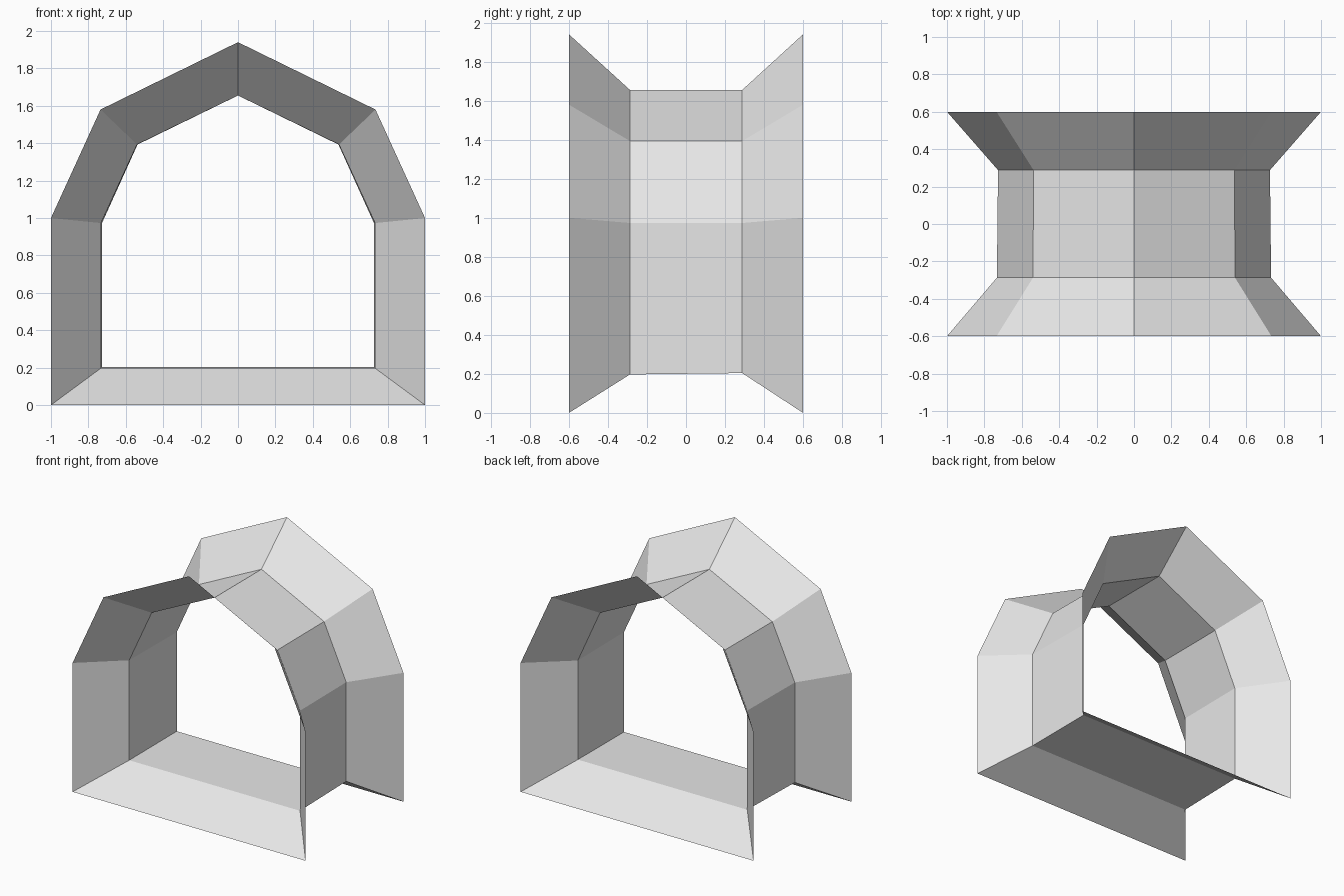
import bpy
import bmesh

cube = bpy.data.objects.get("Cube")
if cube:
    bpy.data.objects.remove(cube, do_unlink=True)

# One plain light grey finish
grey = bpy.data.materials.new("light_grey")
grey.use_nodes = True
grey.diffuse_color = (0.8, 0.8, 0.8, 1)
grey.node_tree.nodes["Principled BSDF"].inputs["Base Color"].default_value = (0.8, 0.8, 0.8, 1)

# Half outlines of the arch, from the sill up to the peak
outer = [(1.0, 0.0), (1.0, 1.0), (0.735, 1.58), (0.0, 1.94)]
front_throat = [(0.733, 0.197), (0.733, 0.973), (0.54, 1.393), (0.0, 1.655)]
back_throat = [(0.727, 0.204), (0.727, 0.973), (0.537, 1.393), (0.0, 1.655)]


def arch_ring(bm, half, y):
    """Mirror a half outline into a closed ring of vertices at depth y."""
    full = half + [(-x, z) for x, z in reversed(half[:-1])]
    return [bm.verts.new((x, y, z)) for x, z in full]


# Open sleeve: front flare, straight throat, back flare
bm = bmesh.new()
rings = [arch_ring(bm, half, y) for half, y in (
    (outer, -0.6), (front_throat, -0.287), (back_throat, 0.288), (outer, 0.6))]
for a, b in zip(rings, rings[1:]):
    for i in range(len(a)):
        j = (i + 1) % len(a)
        bm.faces.new((a[i], b[i], b[j], a[j]))
bmesh.ops.recalc_face_normals(bm, faces=bm.faces)

mesh = bpy.data.meshes.new("flared_arch_frame")
bm.to_mesh(mesh)
bm.free()
mesh.materials.append(grey)
frame = bpy.data.objects.new("flared_arch_frame", mesh)
bpy.context.collection.objects.link(frame)
